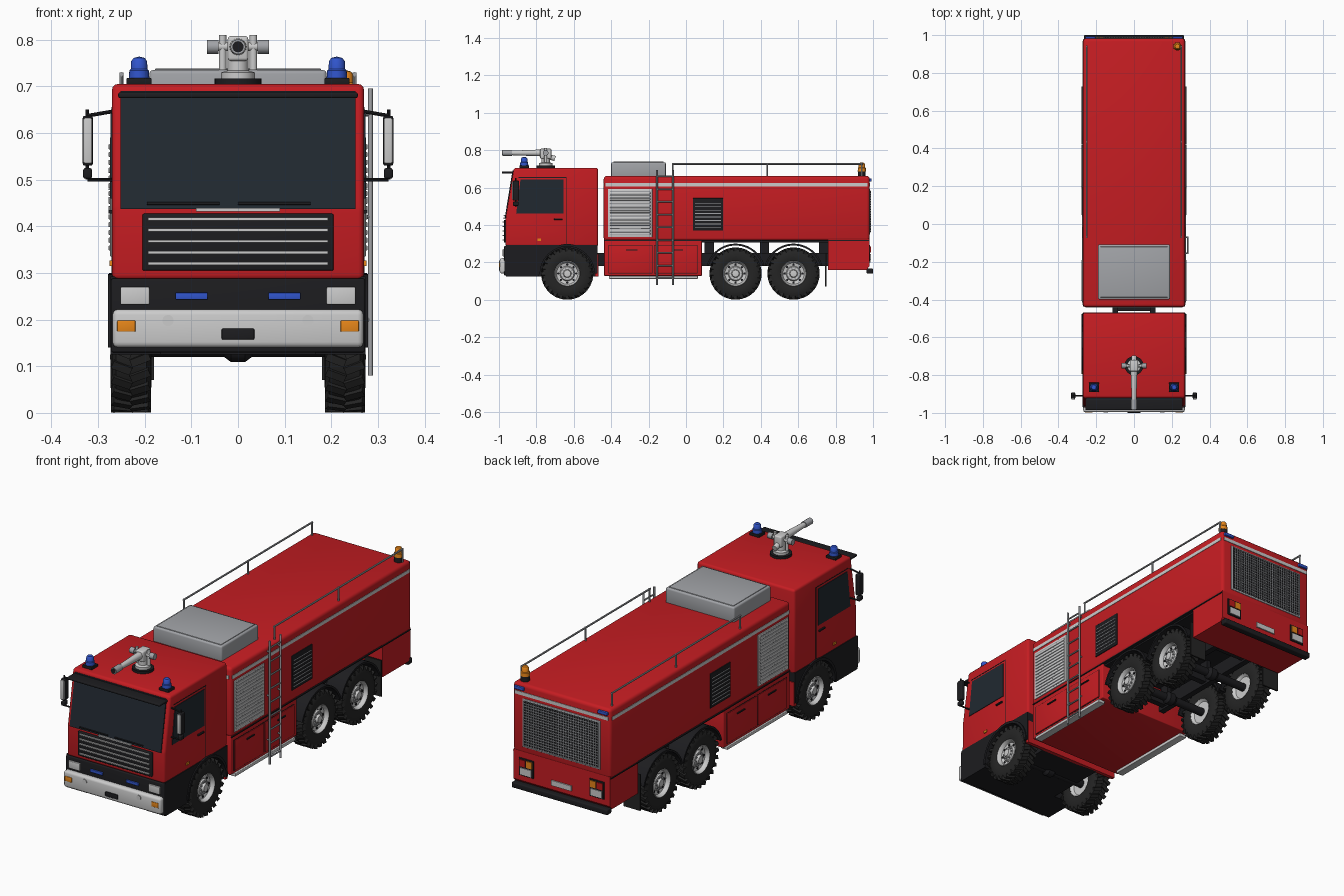
import bpy, bmesh
from math import sin, cos, pi, radians
from mathutils import Vector, Matrix


def material(name, *rgb):
    m = bpy.data.materials.new(name)
    m.diffuse_color = (*rgb, 1)
    return m


RED = material("red_paint", 0.56, 0.012, 0.016)
BLACK = material("black_plastic", 0.012, 0.012, 0.014)
RUBBER = material("rubber", 0.018, 0.018, 0.018)
GLASS = material("dark_glass", 0.015, 0.022, 0.03)
BLUE = material("blue_lamp", 0.03, 0.09, 0.6)
AMBER = material("amber_lamp", 0.8, 0.24, 0.01)
TAIL = material("red_lamp", 0.5, 0.01, 0.01)
STEEL = material("steel", 0.36, 0.37, 0.39)
WHITE = None


def finish(bm, name, mat, mirror=False):
    bmesh.ops.recalc_face_normals(bm, faces=bm.faces)
    me = bpy.data.meshes.new(name)
    bm.to_mesh(me)
    bm.free()
    ob = bpy.data.objects.new(name, me)
    bpy.context.collection.objects.link(ob)
    if mat:
        me.materials.append(mat)
    if mirror:
        ob.modifiers.new("mirror", 'MIRROR').use_mirror_merge = False
    return ob


def round_edges(bm, bevel):
    if bevel:
        bmesh.ops.bevel(bm, geom=bm.edges[:], offset=bevel, segments=3, profile=0.5, affect='EDGES')


def boxes(name, dims, mat, bevel=0.0, mirror=False):
    """Boxes given as (x0, x1, y0, y1, z0, z1)."""
    bm = bmesh.new()
    for x0, x1, y0, y1, z0, z1 in dims:
        m = Matrix.Translation(((x0 + x1) / 2, (y0 + y1) / 2, (z0 + z1) / 2))
        bmesh.ops.create_cube(bm, size=1, matrix=m @ Matrix.Diagonal((x1 - x0, y1 - y0, z1 - z0, 1)))
    round_edges(bm, bevel)
    return finish(bm, name, mat, mirror)


def prism(name, pts, x0, x1, mat, bevel=0.0, mirror=False):
    """Side profile of (y, z) points extruded across x."""
    bm = bmesh.new()
    f = bm.faces.new([bm.verts.new((x0, y, z)) for y, z in pts])
    ext = bmesh.ops.extrude_face_region(bm, geom=[f])["geom"]
    bmesh.ops.translate(bm, vec=(x1 - x0, 0, 0), verts=[v for v in ext if isinstance(v, bmesh.types.BMVert)])
    round_edges(bm, bevel)
    return finish(bm, name, mat, mirror)


def rods(name, segs, r, mat, mirror=False, r2=None, n=16):
    """Cylinders or cones between pairs of points."""
    bm = bmesh.new()
    for p, q in segs:
        p, q = Vector(p), Vector(q)
        m = Matrix.Translation((p + q) / 2) @ (q - p).to_track_quat('Z', 'Y').to_matrix().to_4x4()
        bmesh.ops.create_cone(bm, cap_ends=True, segments=n, radius1=r, radius2=r if r2 is None else r2,
                              depth=(q - p).length, matrix=m)
    return finish(bm, name, mat, mirror)


def lathe(name, prof, origin, axis, mat, mirror=False, n=48):
    """(along, radius) profile spun around the x or z axis."""
    bm = bmesh.new()
    o = Vector(origin)
    ax = Vector((1, 0, 0) if axis == 'x' else (0, 0, 1))
    vs = [bm.verts.new(o + ax * a + Vector((0, r, 0))) for a, r in prof]
    es = [bm.edges.new(e) for e in zip(vs, vs[1:])]
    bmesh.ops.spin(bm, geom=vs + es, cent=o, axis=ax, angle=2 * pi, steps=n, use_merge=True)
    bmesh.ops.remove_doubles(bm, verts=bm.verts, dist=1e-5)
    return finish(bm, name, mat, mirror)


def arc(yc, zc, r, a0, a1, n=24):
    return [(yc + r * cos(radians(a0 + (a1 - a0) * i / n)), zc + r * sin(radians(a0 + (a1 - a0) * i / n)))
            for i in range(n + 1)]


def arch(name, yc, r0, r1, a0, a1, x0, x1):
    prism(name, arc(yc, 0.14, r1, a0, a1) + arc(yc, 0.14, r0, a1, a0), x0, x1, BLACK, mirror=True)


# Cab shell and dark lower part with wheel arches
prism("cab", [(-0.966, 0.285), (-0.964, 0.44), (-0.92, 0.705), (-0.47, 0.705), (-0.47, 0.285)], -0.27, 0.27, RED, 0.012)
boxes("cab_floor", [(-0.165, 0.165, -0.955, -0.478, 0.125, 0.29)], BLACK)
prism("cab_lower_side", [(-0.962, 0.292), (-0.472, 0.292), (-0.472, 0.14)] + arc(-0.635, 0.14, 0.147, 0, 180)
      + [(-0.79, 0.125), (-0.962, 0.125)], 0.165, 0.273, BLACK, mirror=True)
boxes("cab_rear_skirt", [(-0.27, 0.27, -0.486, -0.468, 0.125, 0.245)], RED)
boxes("front_panel", [(-0.272, 0.272, -0.972, -0.95, 0.13, 0.288)], BLACK, 0.004)
arch("front_wheel_lip", -0.635, 0.145, 0.158, 0, 180, 0.24, 0.279)

# Windscreen, visor, wipers and grille
prism("windscreen", [(-0.96, 0.437), (-0.969, 0.437), (-0.928, 0.69), (-0.915, 0.69)], -0.252, 0.252, GLASS)
boxes("sun_visor", [(-0.257, 0.257, -0.985, -0.915, 0.675, 0.687)], BLACK, 0.004)
rods("wipers", [((-0.195, -0.972, 0.449), (-0.04, -0.972, 0.449)), ((0.0, -0.972, 0.449), (0.155, -0.972, 0.449))], 0.003, BLACK)
boxes("bonnet_handle", [(-0.09, 0.09, -0.976, -0.96, 0.432, 0.439)], WHITE)
boxes("grille", [(-0.205, 0.205, -0.973, -0.955, 0.305, 0.427)], BLACK, 0.004)
boxes("grille_slats", [(-0.193, 0.193, -0.98, -0.965, z - 0.003, z + 0.003) for z in (0.32, 0.344, 0.368, 0.392, 0.416)], WHITE)

# Bumper and front lamps
boxes("front_bumper", [(-0.269, 0.269, -0.996, -0.952, 0.14, 0.222)], WHITE, 0.012)
boxes("bumper_plate", [(-0.035, 0.035, -1.0, -0.98, 0.157, 0.181)], BLACK, 0.003)
boxes("headlights", [(0.19, 0.252, -0.98, -0.96, 0.232, 0.27)], WHITE, 0.003, True)
boxes("front_blue_lamps", [(0.065, 0.134, -0.979, -0.96, 0.243, 0.258)], BLUE, 0.002, True)
boxes("front_indicators", [(0.22, 0.259, -0.999, -0.98, 0.174, 0.198)], AMBER, 0.002, True)
rods("fog_lamps", [((0.15, -0.98, 0.198), (0.15, -0.999, 0.198))], 0.012, WHITE, True, n=24)

# Cab doors
prism("side_window", [(-0.908, 0.46), (-0.885, 0.642), (-0.655, 0.642), (-0.655, 0.46)], 0.262, 0.273, GLASS, mirror=True)
boxes("door_seams", [(0.262, 0.2712, -0.642, -0.638, 0.29, 0.655), (0.262, 0.2712, -0.895, -0.64, 0.652, 0.656)], BLACK, 0, True)
boxes("door_handle", [(0.265, 0.278, -0.705, -0.66, 0.427, 0.435)], BLACK, 0.002, True)
boxes("side_marker", [(0.265, 0.275, -0.795, -0.775, 0.315, 0.327)], AMBER, 0, True)

# Mirrors
rods("mirror_arms", [((0.26, -0.91, 0.648), (0.323, -0.91, 0.637)), ((0.323, -0.91, 0.65), (0.323, -0.91, 0.5)),
                     ((0.26, -0.91, 0.5), (0.323, -0.91, 0.5))], 0.004, BLACK, True, n=8)
boxes("mirror_housing", [(0.311, 0.333, -0.925, -0.892, 0.53, 0.637)], BLACK, 0.005, True)
boxes("mirror_face", [(0.313, 0.331, -0.93, -0.92, 0.535, 0.632)], WHITE, 0.003, True)
boxes("small_mirror", [(0.313, 0.332, -0.925, -0.895, 0.502, 0.525)], BLACK, 0.005, True)

# Beacons: two blue on the cab, one amber at the rear
LENS = [(0.012, 0.0), (0.012, 0.022), (0.03, 0.021), (0.033, 0.018), (0.05, 0.017), (0.057, 0.012), (0.06, 0.0)]
lathe("blue_beacons", LENS, (0.212, -0.865, 0.704), 'z', BLUE, True, 24)
boxes("beacon_bases", [(0.185, 0.239, -0.89, -0.84, 0.703, 0.718)], BLACK, 0.003, True)
lathe("amber_beacon", LENS, (0.23, 0.94, 0.675), 'z', AMBER, False, 24)
rods("amber_beacon_base", [((0.23, 0.94, 0.66), (0.23, 0.94, 0.69))], 0.021, BLACK)

# Water monitor
C = -0.75
rods("monitor_base", [((0, C, 0.704), (0, C, 0.717))], 0.05, BLACK, n=32)
lathe("monitor_pedestal", [(0, 0), (0, 0.036), (0.014, 0.036), (0.018, 0.022), (0.05, 0.022), (0.05, 0)], (0, C, 0.716), 'z', WHITE)
boxes("monitor_body", [(-0.022, 0.022, C - 0.03, C + 0.03, 0.755, 0.808)], WHITE, 0.006)
rods("monitor_yoke", [((0.033, C, 0.735), (0.033, C, 0.81))], 0.008, WHITE, True)
rods("monitor_pivot", [((-0.045, C, 0.785), (0.045, C, 0.785))], 0.009, WHITE)
rods("monitor_knobs", [((0.042, C, 0.785), (0.067, C, 0.785))], 0.015, STEEL, True)
rods("monitor_rear", [((0, C, 0.77), (0, C + 0.05, 0.755))], 0.014, WHITE)
rods("monitor_barrel", [((0, C, 0.785), (0, -0.94, 0.785))], 0.019, WHITE, r2=0.012)
rods("monitor_nozzle", [((0, -0.93, 0.785), (0, -0.982, 0.785))], 0.016, STEEL)
rods("monitor_bore", [((0, -0.95, 0.785), (0, -0.984, 0.785))], 0.012, BLACK)

# Main body
boxes("body_upper", [(-0.27, 0.27, -0.44, 0.982, 0.315, 0.662)], RED, 0.016)
boxes("body_lower", [(-0.267, 0.267, -0.438, 0.085, 0.128, 0.325)], RED, 0.004)
prism("body_tail", [(0.76, 0.325), (0.98, 0.325), (0.98, 0.178), (0.965, 0.16), (0.76, 0.16)], -0.267, 0.267, RED)
boxes("body_stripe", [(-0.272, 0.272, -0.43, 0.97, 0.606, 0.623), (-0.258, 0.258, -0.442, 0.9845, 0.606, 0.623)], WHITE)
boxes("body_seam", [(-0.2712, 0.2712, -0.436, 0.978, 0.314, 0.319)], BLACK)
boxes("body_underside", [(-0.255, 0.255, 0.08, 0.77, 0.306, 0.318)], BLACK)

# Shutters, louvres and lockers on both sides
boxes("shutter_frame", [(0.262, 0.274, -0.418, -0.18, 0.335, 0.592)], WHITE, 0.002, True)
boxes("shutter_back", [(0.262, 0.2745, -0.407, -0.191, 0.345, 0.582)], STEEL, 0, True)
boxes("shutter_slats", [(0.262, 0.2775, -0.407, -0.191, 0.348 + i * 0.0167, 0.359 + i * 0.0167) for i in range(14)], WHITE, 0.002, True)
boxes("louvre_panel", [(0.262, 0.274, 0.037, 0.198, 0.37, 0.543)], BLACK, 0.002, True)
boxes("louvre_slats", [(0.262, 0.278, 0.047, 0.188, 0.385 + i * 0.0185, 0.3885 + i * 0.0185) for i in range(8)], STEEL, 0, True)
boxes("locker_gaps", [(0.26, 0.268, y0, y1, 0.14, 0.294) for y0, y1 in ((-0.415, -0.178), (-0.172, 0.062))], BLACK, 0, True)
boxes("locker_doors", [(0.26, 0.271, y0, y1, 0.143, 0.291) for y0, y1 in ((-0.412, -0.181), (-0.169, 0.059))], RED, 0.002, True)
boxes("locker_handles", [(0.265, 0.276, y, y + 0.06, 0.262, 0.268) for y in (-0.32, -0.075)], BLACK, 0, True)
boxes("side_step", [(0.235, 0.274, -0.412, 0.063, 0.112, 0.128)], WHITE, 0.003, True)

# Side ladder on the right
rods("ladder_rails", [((0.284, y, 0.08), (0.284, y, 0.695)) for y in (-0.155, -0.07)], 0.005, STEEL, n=12)
rods("ladder_rungs", [((0.284, -0.155, 0.115 + i * 0.068), (0.284, -0.07, 0.115 + i * 0.068)) for i in range(9)], 0.004, STEEL, n=10)
rods("ladder_brackets", [((0.26, y, z), (0.284, y, z)) for y in (-0.155, -0.07) for z in (0.2, 0.42, 0.64)], 0.004, STEEL, n=8)

# Roof box and rails
boxes("roof_box", [(-0.19, 0.19, -0.4, -0.108, 0.655, 0.735)], STEEL, 0.008)
boxes("roof_box_lid", [(-0.178, 0.178, -0.388, -0.12, 0.73, 0.738)], STEEL, 0.002)
rods("roof_rails", [((0.25, -0.075, 0.726), (0.25, 0.945, 0.726))] +
     [((0.25, y, 0.655), (0.25, y, 0.73)) for y in (-0.07, 0.435, 0.94)], 0.0045, STEEL, True, n=10)

# Rear: mesh panel, lamps, bumper
boxes("rear_grille_frame", [(-0.215, 0.215, 0.97, 0.985, 0.35, 0.592)], STEEL, 0.002)
boxes("rear_grille_back", [(-0.206, 0.206, 0.97, 0.9856, 0.359, 0.583)], BLACK)
bm = bmesh.new()
bmesh.ops.create_grid(bm, x_segments=30, y_segments=17, size=1, matrix=Matrix.Translation((0, 0.987, 0.471))
                      @ Matrix.Rotation(pi / 2, 4, 'X') @ Matrix.Diagonal((0.206, 0.112, 1, 1)))
mesh_panel = finish(bm, "rear_grille_mesh", STEEL)
mesh_panel.modifiers.new("wire", 'WIREFRAME').thickness = 0.0055
boxes("rear_blue_lamps", [(0.205, 0.258, 0.97, 0.992, 0.632, 0.648)], BLUE, 0.003, True)
boxes("tail_lamp_housing", [(0.155, 0.235, 0.97, 0.985, 0.205, 0.292)], BLACK, 0.002, True)
boxes("tail_indicator", [(0.16, 0.193, 0.975, 0.989, 0.252, 0.285)], AMBER, 0, True)
boxes("tail_brake_lamp", [(0.198, 0.23, 0.975, 0.989, 0.252, 0.285)], TAIL, 0, True)
boxes("tail_reverse_lamp", [(0.165, 0.225, 0.975, 0.989, 0.212, 0.245)], WHITE, 0, True)
boxes("rear_plate", [(-0.055, 0.055, 0.975, 0.986, 0.2, 0.226)], WHITE)
boxes("rear_bumper", [(-0.265, 0.265, 0.965, 1.0, 0.14, 0.167)], BLACK, 0.005)

# Chassis
boxes("chassis_rails", [(0.085, 0.115, -0.9, 0.95, 0.18, 0.25)], BLACK, 0, True)
boxes("chassis_crossmembers", [(-0.1, 0.1, y, y + 0.03, 0.19, 0.24) for y in (-0.46, 0.11, 0.405, 0.7)], BLACK)
boxes("chassis_hangers", [(0.085, 0.105, y, y + 0.05, 0.24, 0.31) for y in (0.1, 0.395, 0.71)], BLACK, 0, True)
boxes("mud_flaps", [(0.18, 0.272, 0.742, 0.75, 0.07, 0.25)], RUBBER, 0, True)

# Wheels, arches and axles
for yc, tag in ((-0.635, "front"), (0.265, "middle"), (0.575, "rear")):
    o = (0, yc, 0.14)
    lathe(tag + "_tyre", [(0.19, 0.066), (0.186, 0.085), (0.188, 0.118), (0.196, 0.131), (0.262, 0.131),
                          (0.27, 0.118), (0.273, 0.085), (0.267, 0.066)], o, 'x', RUBBER, True)
    bm = bmesh.new()
    for i in range(24):
        for s, dx in ((1, 0.2495), (-1, 0.2095)):
            m = (Matrix.Translation(o) @ Matrix.Rotation((i + 0.25 * s) * 2 * pi / 24, 4, 'X')
                 @ Matrix.Translation((dx, 0, 0.129)) @ Matrix.Rotation(radians(22 * s), 4, 'Z'))
            bmesh.ops.create_cube(bm, size=1, matrix=m @ Matrix.Diagonal((0.043, 0.017, 0.02, 1)))
    finish(bm, tag + "_tread_lugs", RUBBER, True)
    lathe(tag + "_rim", [(0.203, 0), (0.203, 0.055), (0.189, 0.068), (0.266, 0.07), (0.271, 0.066), (0.264, 0.061),
                         (0.251, 0.057), (0.247, 0.04), (0.256, 0.035), (0.256, 0.022), (0.268, 0.018), (0.27, 0)],
          o, 'x', WHITE, True)
    ring = lambda r, n, x0, x1: [((x0, yc + r * cos(a), 0.14 + r * sin(a)), (x1, yc + r * cos(a), 0.14 + r * sin(a)))
                                 for a in (2 * pi * i / n for i in range(n))]
    rods(tag + "_rim_holes", ring(0.048, 8, 0.24, 0.252), 0.006, BLACK, True, n=12)
    rods(tag + "_wheel_nuts", ring(0.029, 10, 0.25, 0.262), 0.004, STEEL, True, n=6)
    rods(tag + "_axle", [((-0.21, yc, 0.14), (0.21, yc, 0.14))], 0.02, BLACK)
    lathe(tag + "_differential", [(-0.04, 0), (-0.03, 0.02), (-0.015, 0.031), (0.015, 0.031), (0.03, 0.02), (0.04, 0)], o, 'x', BLACK, n=24)
    if tag != "front":
        arch(tag + "_mudguard", yc, 0.15, 0.16, 16, 164, 0.18, 0.277)

# Smooth shading with crisp edges
for ob in bpy.data.objects:
    ob.select_set(True)
bpy.context.view_layer.objects.active = bpy.data.objects["cab"]
bpy.ops.object.shade_smooth_by_angle(angle=radians(35))
